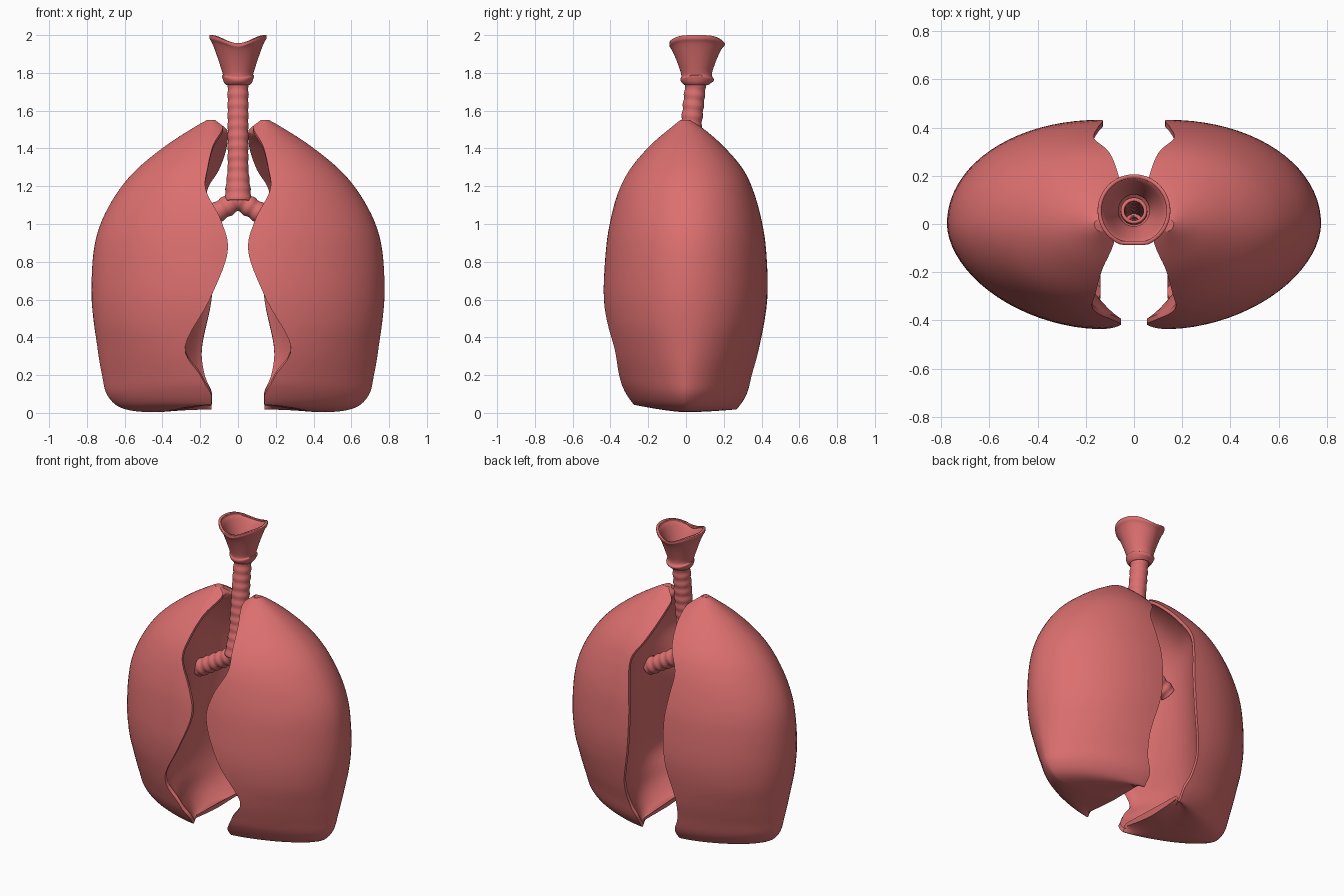
import bpy
import math
from mathutils import Vector

cube = bpy.data.objects.get("Cube")
if cube:
    bpy.data.objects.remove(cube)

flesh = bpy.data.materials.new("flesh_pink")
flesh.use_nodes = True
flesh.diffuse_color = (0.72, 0.16, 0.16, 1)
flesh.node_tree.nodes["Principled BSDF"].inputs["Base Color"].default_value = (0.72, 0.16, 0.16, 1)


def skin(name, rows, wall=0, capped=False, flip=False):
    """Join equal closed rings of points into a smooth skin, optionally capped or walled."""
    n = len(rows[0])
    last = (len(rows) - 1) * n
    faces = []
    for i in range(len(rows) - 1):
        for j in range(n):
            k = (j + 1) % n
            faces.append([i * n + j, i * n + k, (i + 1) * n + k, (i + 1) * n + j])
    if capped:
        faces += [list(reversed(range(n))), list(range(last, last + n))]
    if flip:
        faces = [face[::-1] for face in faces]
    mesh = bpy.data.meshes.new(name)
    mesh.from_pydata([p for row in rows for p in row], [], faces)
    mesh.materials.append(flesh)
    obj = bpy.data.objects.new(name, mesh)
    bpy.context.collection.objects.link(obj)
    if wall:
        solid = obj.modifiers.new("wall", "SOLIDIFY")
        solid.thickness = wall
        solid.offset = -1
    bpy.ops.object.select_all(action="DESELECT")
    obj.select_set(True)
    bpy.context.view_layer.objects.active = obj
    bpy.ops.object.shade_smooth_by_angle(angle=math.radians(40))


def spline(table, steps):
    """Catmull-Rom interpolation through the rows of a table."""
    out = []
    for i in range(len(table) - 1):
        quad = [table[max(i - 1, 0)], table[i], table[i + 1], table[min(i + 2, len(table) - 1)]]
        for s in range(steps):
            t = s / steps
            out.append([b + 0.5 * t * (c - a + t * (2 * a - 5 * b + 4 * c - d + t * (3 * (b - c) + d - a)))
                        for a, b, c, d in zip(*quad)])
    return out + [list(table[-1])]


# Lung sections: height, outer x, front rim x, rear rim x, front depth, rear depth, hollow x
SECTIONS = [
    (0.045, 0.15, 0.14, 0.14, 0.26, 0.25, 0.14),
    (0.005, 0.40, 0.14, 0.14, 0.27, 0.26, 0.20),
    (0.02, 0.60, 0.14, 0.14, 0.285, 0.28, 0.25),
    (0.09, 0.69, 0.145, 0.14, 0.32, 0.32, 0.30),
    (0.20, 0.72, 0.20, 0.18, 0.36, 0.35, 0.33),
    (0.35, 0.745, 0.28, 0.19, 0.40, 0.39, 0.35),
    (0.60, 0.775, 0.15, 0.14, 0.435, 0.43, 0.33),
    (0.85, 0.765, 0.055, 0.13, 0.425, 0.425, 0.30),
    (1.02, 0.72, 0.09, 0.15, 0.40, 0.40, 0.285),
    (1.18, 0.63, 0.17, 0.165, 0.355, 0.355, 0.28),
    (1.30, 0.525, 0.16, 0.10, 0.29, 0.295, 0.25),
    (1.42, 0.375, 0.13, 0.06, 0.185, 0.19, 0.18),
    (1.51, 0.235, 0.08, 0.06, 0.08, 0.085, 0.09),
    (1.55, 0.165, 0.12, 0.12, 0.03, 0.02, 0.12),
]
CENTRE = 0.14


def power(v, p):
    return math.copysign(abs(v) ** p, v)


def outside(z, outer, front, rear, deep_f, deep_b):
    """Curve from the front rim round the side to the rear rim."""
    reach = max(outer - CENTRE, 0.005)
    # the lower end is more wedge shaped, and the front slimmer than the rear
    wedge = 0.3 * max(0, 1 - z / 0.45)
    p_front, p_rear = 1.1 + wedge, 0.98 + wedge

    def limit(rim, p):
        return math.acos(power(max(-0.75, min(0.75, (rim - CENTRE) / reach)), 1 / p))

    start, stop = -limit(front, p_front), limit(rear, p_rear)
    points = []
    for j in range(41):
        a = start + (stop - start) * j / 40
        s = math.sin(a)
        deep, p, rise = (deep_f, p_front, 0.04) if s < 0 else (deep_b, p_rear, 0.015)
        # the lower edge rises towards the front and rear
        lift = rise * s * s * max(0, 1 - z / 0.15)
        points.append(Vector((CENTRE + reach * power(math.cos(a), p), deep * power(s, p), z + lift)))
    return points


def hollow(first, last, depth):
    """Shallow dent on the inner side, running between the two rims."""
    points = []
    for j in range(41):
        u = j / 40
        v = first.lerp(last, u)
        middle = (first.x + last.x) / 2
        v.x += (depth - middle) * max(0, math.sin(math.pi * u)) ** 0.8
        v.y *= 0.95
        v.z = 0.02 + v.z * 0.975
        points.append(v)
    return points


def lung(name, side):
    rows = []
    for *section, depth in spline(SECTIONS, 5):
        outer = outside(*section)
        loop = outer + hollow(outer[-1], outer[0], depth)
        rows.append([Vector((side * v.x, v.y, v.z)) for v in loop])
    skin(name, rows, capped=True, flip=side < 0)


lung("left_lung", 1)
lung("right_lung", -1)


def tube(name, start, end, radius, count):
    """Ringed pipe between two points; radius is a function of 0..1."""
    start, end = Vector(start), Vector(end)
    turn = (end - start).to_track_quat("Z", "Y")
    ring = [2 * math.pi * j / 32 for j in range(32)]
    rows = []
    for i in range(count + 1):
        t = i / count
        mid = start.lerp(end, t)
        rows.append([mid + turn @ Vector((radius(t) * math.cos(a), radius(t) * math.sin(a), 0))
                     for a in ring])
    skin(name, rows, wall=0.014)


# Windpipe with cartilage rings, flaring where it forks
tube("windpipe", (0, -0.015, 1.12), (0, 0.055, 1.78),
     lambda t: 0.055 + 0.002 * math.sin(t * 24 * math.pi) + 0.018 * max(0, 1 - t / 0.25), 90)

# Two ringed branches entering the lungs
for label, s in (("left", 1), ("right", -1)):
    tube(label + "_branch", (0, -0.015, 1.13), (s * 0.285, -0.015, 0.955),
         lambda t: 0.053 + 0.003 * math.sin(t * 12 * math.pi), 50)

# Voice box: collar with a rear lip, then a wavy funnel
PROFILE = [(1.735, 0.062), (1.75, 0.076), (1.775, 0.085), (1.79, 0.08), (1.85, 0.098),
           (1.92, 0.122), (1.96, 0.138), (1.98, 0.15), (2.0, 0.151)]
funnel = []
for z, r in spline(PROFILE, 4):
    up = max(0, (z - 1.8) / 0.2)
    collar = math.exp(-((z - 1.77) / 0.018) ** 2)
    ring = []
    for j in range(48):
        a = 2 * math.pi * j / 48
        c, s = math.cos(a), math.sin(a)
        dip = 0.042 * up ** 2 * s ** 4
        lift = collar * 0.02 * (c * c - 0.5)
        rr = r + 0.008 * collar * max(0, s)
        # the front of the rim is flattened
        ring.append(Vector((rr * c, 0.055 + max(rr * s, -0.142), z - dip + lift)))
    funnel.append(ring)
skin("voice_box", funnel, wall=0.016)
